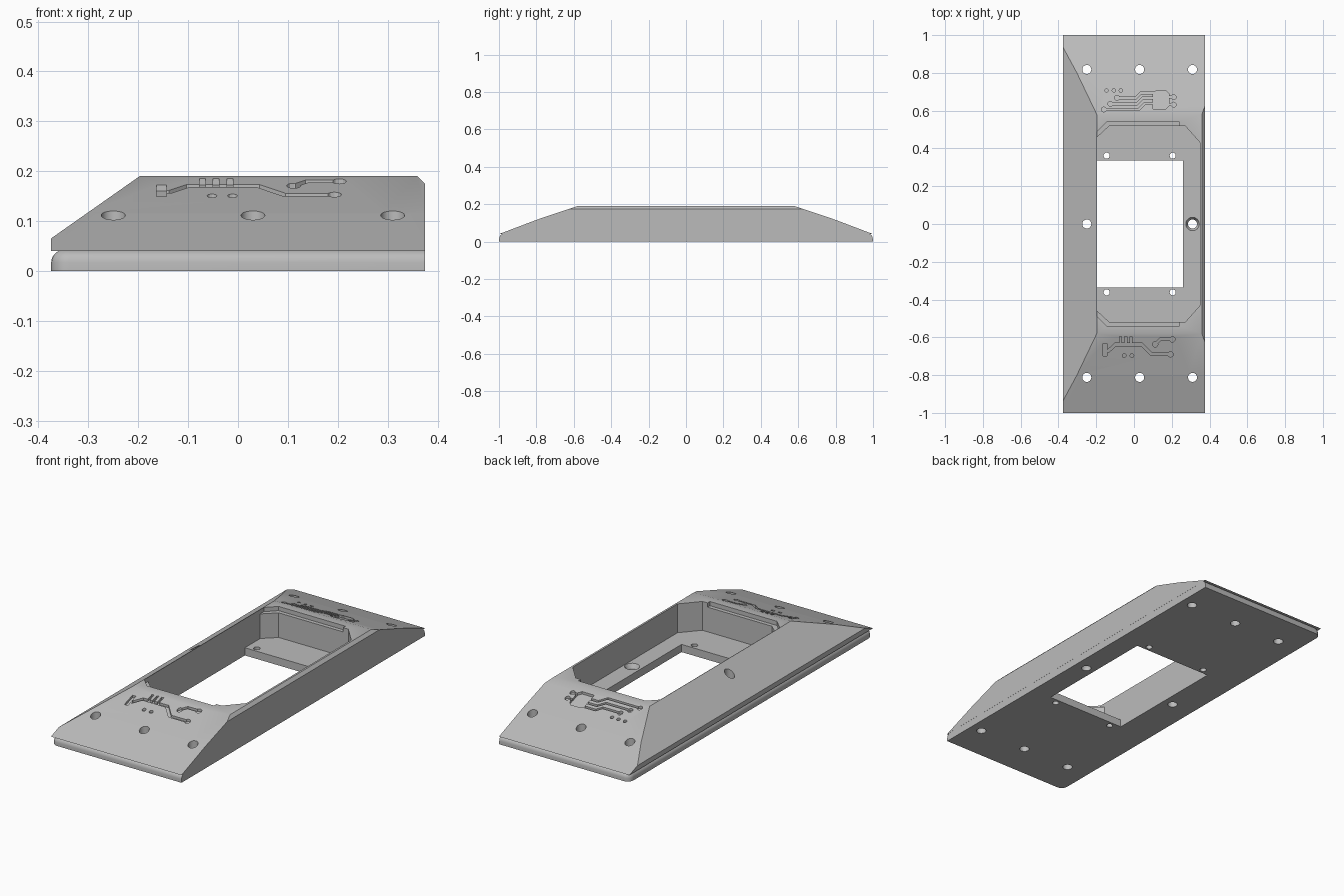
import bpy, bmesh, math
from mathutils import Vector

if "Cube" in bpy.data.objects:
    bpy.data.objects.remove(bpy.data.objects["Cube"])

grey = bpy.data.materials.new("plain grey")
grey.diffuse_color = (0.5, 0.5, 0.5, 1)
grey.use_nodes = True
grey.node_tree.nodes["Principled BSDF"].inputs["Base Color"].default_value = grey.diffuse_color


def make_object(name, bm):
    bmesh.ops.recalc_face_normals(bm, faces=bm.faces)
    mesh = bpy.data.meshes.new(name)
    bm.to_mesh(mesh)
    bm.free()
    obj = bpy.data.objects.new(name, mesh)
    bpy.context.collection.objects.link(obj)
    return obj


def prism(name, outline, low, high):
    """Vertical prism; low and high are functions of y."""
    bm = bmesh.new()
    a = [bm.verts.new((x, y, low(y))) for x, y in outline]
    b = [bm.verts.new((x, y, high(y))) for x, y in outline]
    bm.faces.new(a)
    bm.faces.new(b)
    for i in range(len(a)):
        j = (i + 1) % len(a)
        bm.faces.new((a[i], a[j], b[j], b[i]))
    return make_object(name, bm)


def circle(x, y, r, n=24):
    return [(x + r * math.cos(2 * math.pi * i / n), y + r * math.sin(2 * math.pi * i / n)) for i in range(n)]


def rect(x0, x1, y0, y1):
    return [(x0, y0), (x1, y0), (x1, y1), (x0, y1)]


def flat(z):
    return lambda y: z


# Wedge-ended body: side profile swept along x, then trimmed by planes
bm = bmesh.new()
profile = [(-1, .04), (-.8, .116), (-.58, .19), (.58, .19), (.8, .116), (1, .04)]
ends = [[bm.verts.new((x, y, z)) for y, z in profile] for x in (-.375, .375)]
for end in ends:
    bm.faces.new(end)
for i in range(6):
    j = (i + 1) % 6
    bm.faces.new((ends[0][i], ends[0][j], ends[1][j], ends[1][i]))
for point, normal in (((-.375, 0, .065), (-.125, 0, .178)), ((.375, 0, .175), (1, 0, 1))):
    bmesh.ops.bisect_plane(bm, geom=bm.verts[:] + bm.edges[:] + bm.faces[:],
                           plane_co=point, plane_no=Vector(normal).normalized(), clear_outer=True)
    bmesh.ops.holes_fill(bm, edges=[e for e in bm.edges if e.is_boundary])
body = make_object("mounting_bezel", bm)

# Base slab with rounded left corners and rounded upper edges
bm = bmesh.new()
bmesh.ops.create_cube(bm, size=1)
for v in bm.verts:
    v.co = (v.co.x * .749, v.co.y * 1.997, (v.co.z + .5) * .042)
corners = [e for e in bm.edges if all(v.co.x < 0 for v in e.verts)
           and abs(e.verts[0].co.z - e.verts[1].co.z) > .01]
bmesh.ops.bevel(bm, geom=corners, offset=.035, segments=6, profile=.5, affect='EDGES')
rim = [e for e in bm.edges if all(v.co.z > .04 for v in e.verts)
       and not all(v.co.x > .37 for v in e.verts)]
bmesh.ops.bevel(bm, geom=rim, offset=.025, segments=5, profile=.5, affect='EDGES')
slab = make_object("base_slab", bm)

cutters = []


def cut(outline, low=flat(-.1), high=flat(.4)):
    cutters.append(prism("cutter", outline, low, high))


# Main recess, window and shallow steps at both ends of the rim
cut([(-.195, -.46), (-.13, -.52), (.27, -.52), (.35, -.43),
     (.35, .43), (.27, .52), (-.13, .52), (-.195, .46)], flat(.04))
cut(rect(-.195, .26, -.335, .335))
for s in (-1, 1):
    cut([(-.195, s * .4), (-.195, s * .49), (-.145, s * .54), (.24, s * .54), (.24, s * .4)], flat(.168))

# Screw holes
for x in (-.25, .03, .31):
    for y in (-.812, .818):
        cut(circle(x, y, .024))
for x in (-.25, .31):
    cut(circle(x, 0, .024))
for x in (-.145, .205):
    for y in (-.362, .362):
        cut(circle(x, y, .016))

# Countersink beside the window
bm = bmesh.new()
bmesh.ops.create_cone(bm, cap_ends=True, segments=24, radius1=.022, radius2=.0385, depth=.03)
bmesh.ops.translate(bm, verts=bm.verts, vec=(.31, 0, .03))
cutters.append(make_object("cutter", bm))


# Circuit engravings follow the sloping ends; depths differ a little to keep cuts clean
def engrave(outline):
    d = .011 + .0001 * (len(cutters) % 20)
    cut(outline, lambda y: .19 - (abs(y) - .58) * .336 - d,
        lambda y: .25 - (abs(y) - .58) * .336)


def trace(points, w=.0065):
    p = [Vector(q) for q in points]
    left, right = [], []
    for i, q in enumerate(p):
        a = (q - p[i - 1]).normalized() if i else (p[1] - q).normalized()
        b = (p[i + 1] - q).normalized() if i < len(p) - 1 else a
        t = (a + b).normalized()
        n = Vector((-t.y, t.x)) * (w / max(.5, t.dot(a)))
        left.append(tuple(q + n))
        right.append(tuple(q - n))
    engrave(left + right[::-1])


def pads(points, r):
    for x, y in points:
        engrave(circle(x, y, r, 12))


# Rear engraving: chip with traces
engrave([(.10, .61), (.17, .61), (.185, .625), (.185, .69), (.17, .705), (.115, .705), (.10, .69)])
trace([(-.09, .668), (.01, .668), (.035, .693), (.11, .693)], .0055)
trace([(-.125, .636), (.015, .636), (.045, .666), (.11, .666)], .0055)
trace([(-.16, .606), (.025, .606), (.058, .639), (.11, .639)], .0055)
pads([(-.09, .668), (-.125, .636), (-.16, .606), (.21, .672), (.21, .632)], .013)
pads([(-.145, .707), (-.107, .707), (-.07, .707)], .009)
for y in (.672, .632):
    trace([(.18, y), (.21, y)], .0055)

# Front engraving: branching traces
engrave(rect(-.163, -.143, -.70, -.633))
trace([(-.15, -.672), (-.135, -.672), (-.10, -.638), (.04, -.638), (.092, -.69), (.19, -.69)], .0075)
for x in (-.071, -.044, -.016):
    engrave(rect(x - .006, x + .006, -.636, -.595))
trace([(.112, -.637), (.138, -.611), (.20, -.611)], .007)
pads([(.193, -.69), (.112, -.637), (.203, -.611)], .0145)
pads([(-.052, -.697), (-.011, -.697)], .01)

# Join body and slab, then apply every cut
for tool, op in [(slab, 'UNION')] + [(c, 'DIFFERENCE') for c in cutters]:
    mod = body.modifiers.new("cut", 'BOOLEAN')
    mod.operation = op
    mod.solver = 'EXACT'
    mod.object = tool
deps = bpy.context.evaluated_depsgraph_get()
deps.update()
result = bpy.data.meshes.new_from_object(body.evaluated_get(deps))
body.modifiers.clear()
body.data = result
for tool in [slab] + cutters:
    bpy.data.objects.remove(tool)

body.data.materials.clear()
body.data.materials.append(grey)
bpy.context.view_layer.objects.active = body
body.select_set(True)
bpy.ops.object.shade_smooth_by_angle(angle=math.radians(25))
